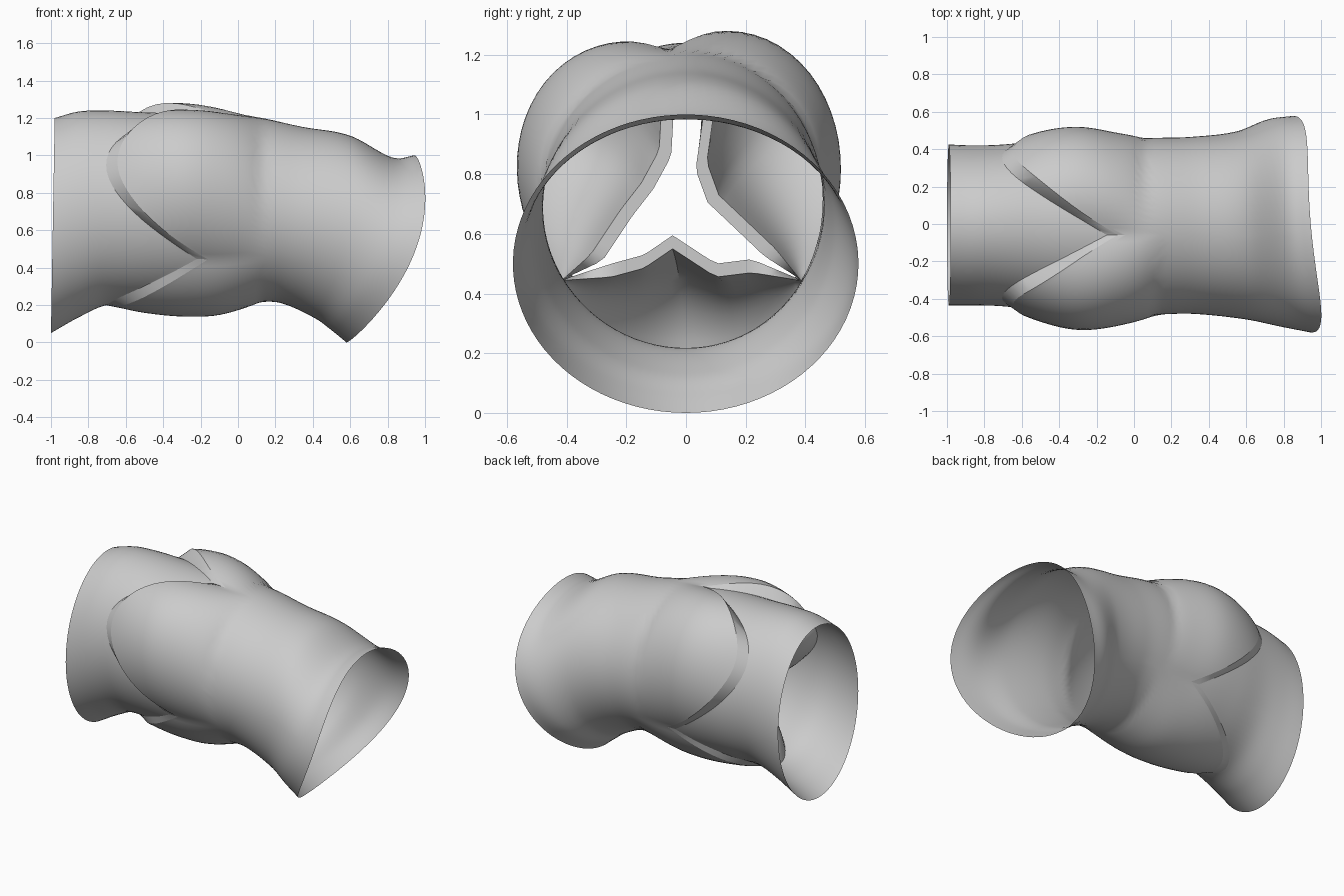
import bpy, bmesh, math
from mathutils import Vector

if "Cube" in bpy.data.objects:
    bpy.data.objects.remove(bpy.data.objects["Cube"])

mat = bpy.data.materials.new("light grey")
mat.diffuse_color = (0.6, 0.6, 0.6, 1)
mat.use_nodes = True
mat.node_tree.nodes["Principled BSDF"].inputs["Base Color"].default_value = mat.diffuse_color

# Wall rings: station, x bottom, z bottom, x top, z top, front and back half width, side x bow
KEYS = [
    (-1.0, -1.0, 0.05, -0.98, 1.20, 0.435, 0.425, 0.0),
    (-0.85, -0.85, 0.135, -0.85, 1.235, 0.435, 0.42, 0.0),
    (-0.7, -0.7, 0.20, -0.7, 1.24, 0.44, 0.425, 0.0),
    (-0.5, -0.5, 0.205, -0.5, 1.23, 0.465, 0.445, 0.0),
    (-0.3, -0.3, 0.20, -0.3, 1.225, 0.485, 0.455, 0.0),
    (-0.1, -0.1, 0.195, -0.1, 1.22, 0.485, 0.45, 0.0),
    (0.1, 0.1, 0.215, 0.1, 1.205, 0.485, 0.46, 0.0),
    (0.3, 0.23, 0.21, 0.33, 1.155, 0.48, 0.465, 0.02),
    (0.6, 0.41, 0.13, 0.6, 1.105, 0.51, 0.495, 0.07),
    (0.8, 0.50, 0.065, 0.82, 0.99, 0.55, 0.56, 0.10),
    (1.0, 0.58, 0.0, 0.945, 1.0, 0.58, 0.578, 0.14),
]
# Angles (seen from the right end) and x positions where neighbouring leaflets meet
MEET = [math.radians(a) for a in (97, 211, 329, 457)]
TIPS = (-0.085, -0.16, -0.13, -0.085)
# Sinus bulge: height, lean towards one side, downstream end
BULGE = ((0.235, 0.3, 0.12), (0.12, 0.0, 0.12), (0.225, -0.3, 0.05))
N = 28


def ring(k):
    """Smoothly interpolated ring values at station k."""
    k = min(max(k, -1.0), 1.0)
    i = max(j for j in range(len(KEYS) - 1) if KEYS[j][0] <= k)
    a, b = KEYS[i], KEYS[i + 1]
    p, n = KEYS[max(i - 1, 0)], KEYS[min(i + 2, len(KEYS) - 1)]
    h = b[0] - a[0]
    t = (k - a[0]) / h
    out = []
    for c in range(1, 8):
        ma = (b[c] - p[c]) / (b[0] - p[0]) * h
        mb = (n[c] - a[c]) / (n[0] - a[0]) * h
        out.append((2*t**3 - 3*t*t + 1) * a[c] + (t**3 - 2*t*t + t) * ma
                   + (3*t*t - 2*t**3) * b[c] + (t**3 - t*t) * mb)
    return out


def wall(k, s, u, swell):
    """Point on the wall at station k; u is the 0..1 position inside sinus s."""
    xb, zb, xt, zt, yf, yb, bow = ring(k)
    ang = MEET[s] + (MEET[s + 1] - MEET[s]) * u
    sn, c = math.sin(ang), math.cos(ang)
    height, lean, end = BULGE[s]
    bulge = 0.0
    if -0.71 < k < end:
        bulge = height * swell * math.sin(math.pi * (k + 0.71) / (end + 0.71)) ** 0.8
    f = 1 + bulge * math.sin(math.pi * u) * (1 + lean * math.cos(math.pi * u))
    x = (xb + xt) / 2 + (xt - xb) / 2 * sn + bow * (1 - sn * sn) - 0.35 * bow * c
    return Vector((x, c * (yb if c > 0 else yf) * f, (zb + zt) / 2 + (zt - zb) / 2 * sn * f))


def hinge(s, u, upstream):
    """Station of the scalloped attachment line."""
    tip = TIPS[s] + (TIPS[s + 1] - TIPS[s]) * u
    return tip - (0.645 + tip) * math.sin(math.pi * u) - (0.06 if upstream else 0)


def make(name, rows, closed_cols, fix):
    """Skin a grid of points into an object."""
    bm = bmesh.new()
    g = [[bm.verts.new(p) for p in r] for r in rows]
    nc = len(g[0])
    for i in range(len(g) - 1):
        for j in range(nc if closed_cols else nc - 1):
            j2 = (j + 1) % nc
            bm.faces.new((g[i][j], g[i][j2], g[i + 1][j2], g[i + 1][j]))
    if fix:
        bmesh.ops.remove_doubles(bm, verts=bm.verts, dist=0.0005)
        bmesh.ops.recalc_face_normals(bm, faces=bm.faces)
    me = bpy.data.meshes.new(name)
    bm.to_mesh(me)
    bm.free()
    me.materials.append(mat)
    ob = bpy.data.objects.new(name, me)
    bpy.context.collection.objects.link(ob)
    bpy.ops.object.select_all(action='DESELECT')
    ob.select_set(True)
    bpy.context.view_layer.objects.active = ob
    bpy.ops.object.shade_smooth_by_angle(angle=math.radians(30))


columns = [(s, j / N) for s in range(3) for j in range(N)]

# Inflow tube, ending in the scalloped line
rows = []
for i in range(21):
    t = i / 20
    rows.append([wall(-1 + (hinge(s, u, True) + 1) * t, s, u, 0.0) for s, u in columns])
make("inflow_tube", rows, True, False)

# Outflow vessel with three sinus bulges and a bent, slanted end
rows = []
for i in range(49):
    t = i / 48
    rows.append([wall(hinge(s, u, False) + (1 - hinge(s, u, False)) * t, s, u, 1.0)
                 for s, u in columns])
make("outflow_vessel", rows, True, False)

# Free edges of the leaflets (y, z), between their two meeting points
EDGES = [
    [(-0.08, 1.06), (-0.09, 0.88), (-0.15, 0.77), (-0.22, 0.68), (-0.32, 0.53)],
    [(-0.25, 0.455), (-0.14, 0.485), (-0.045, 0.55), (0.10, 0.455), (0.22, 0.47)],
    [(0.30, 0.55), (0.20, 0.645), (0.11, 0.73), (0.07, 0.84), (0.10, 1.05)],
]


def along(pts, u):
    """Point at fraction u along a polyline."""
    f = u * (len(pts) - 1)
    i = min(int(f), len(pts) - 2)
    return pts[i].lerp(pts[i + 1], f - i)


# Leaflets: thick cusps between the scalloped line and the free edge
for s, name in enumerate(("front_leaflet", "lower_leaflet", "back_leaflet")):
    mid = (MEET[s] + MEET[s + 1]) / 2
    inward = Vector((0, -math.cos(mid), -math.sin(mid)))
    cols = []
    for j in range(N + 1):
        u = j / N
        sides = []
        for upstream in (False, True):
            swell = 0.0 if upstream else 1.0
            ends = [wall(hinge(s, e, upstream), s, e, swell) for e in (0, 1)]
            shift = inward * (0.045 if upstream else 0)
            free = [ends[0]] + [Vector((-0.15, y, z)) + shift for y, z in EDGES[s]] + [ends[1]]
            root = wall(hinge(s, u, upstream), s, u, swell)
            tip = along(free, u)
            # pouch sagging towards the inflow side
            belly = (inward * 0.08 + Vector((-0.08, 0, 0))) * math.sin(math.pi * u)
            sides.append([root.lerp(tip, t / 12) + belly * math.sin(math.pi * (t / 12) ** 0.85)
                          for t in range(13)])
        cols.append(sides[0] + sides[1][::-1])
    make(name, cols, True, True)
